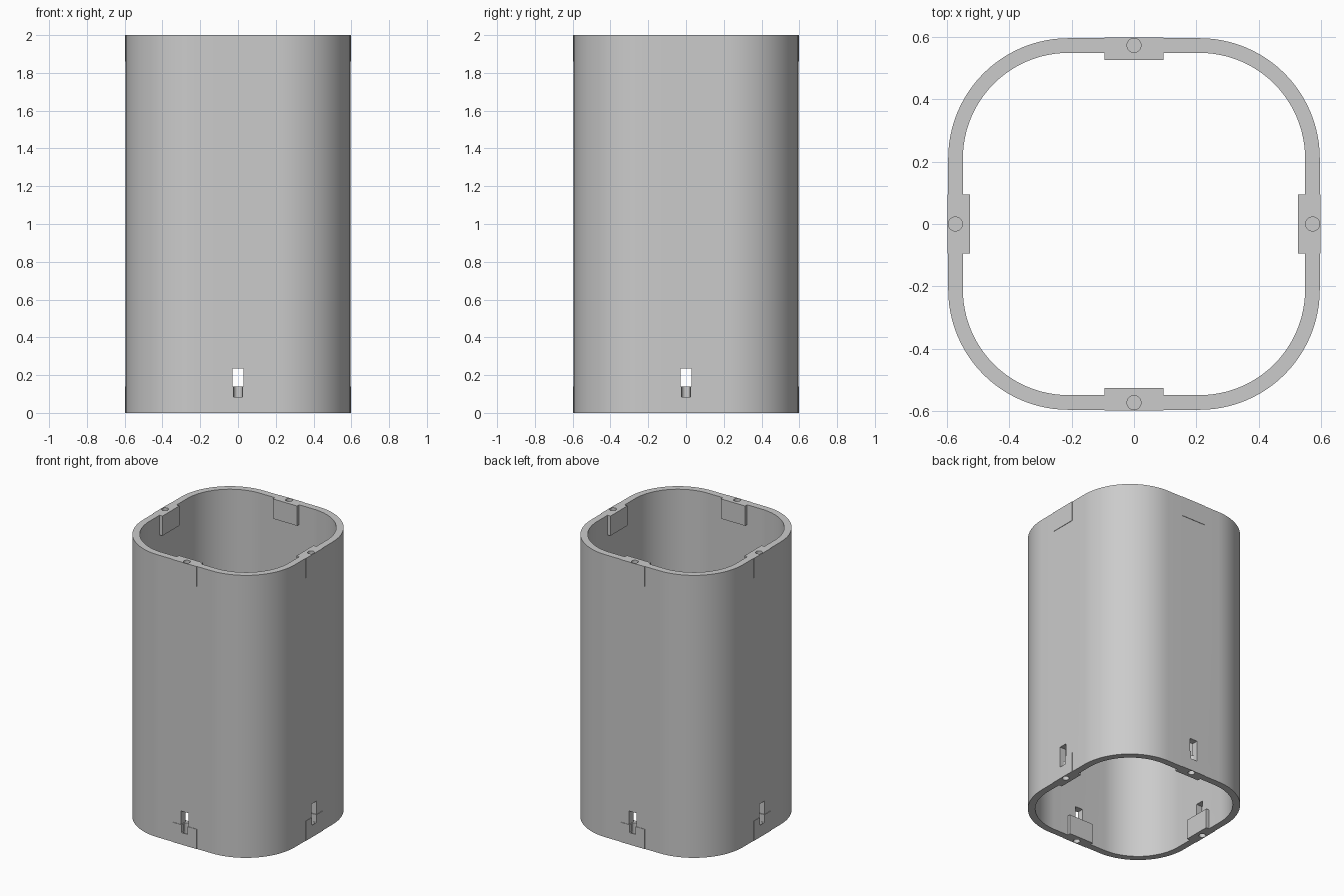
import bpy, bmesh
from math import sin, cos, pi, radians
from mathutils import Matrix, Vector

if "Cube" in bpy.data.objects:
    bpy.data.objects.remove(bpy.data.objects["Cube"], do_unlink=True)

HEIGHT, OUTER, INNER, STRAIGHT = 2.0, 0.595, 0.548, 0.21
HOLE_Y = -0.572                      # middle of the wall
BLOCK_H = 0.14

grey = bpy.data.materials.new("grey_plastic")
grey.use_nodes = True
grey.diffuse_color = (0.6, 0.6, 0.6, 1)
grey.node_tree.nodes["Principled BSDF"].inputs["Base Color"].default_value = (0.6, 0.6, 0.6, 1)


def finish(name, bm):
    bmesh.ops.recalc_face_normals(bm, faces=bm.faces)
    mesh = bpy.data.meshes.new(name)
    bm.to_mesh(mesh)
    bm.free()
    mesh.materials.append(grey)
    obj = bpy.data.objects.new(name, mesh)
    bpy.context.collection.objects.link(obj)
    return obj


def outline(half, steps=24):
    """Rounded square, corner arcs centred on the ends of the straight sides."""
    r = half - STRAIGHT
    points = []
    for q in range(4):
        turn = Matrix.Rotation(q * pi / 2, 3, 'Z')
        for i in range(steps + 1):
            a = pi / 2 * i / steps
            points.append(turn @ Vector((STRAIGHT + r * cos(a), STRAIGHT + r * sin(a), 0)))
    return points


def tube(name):
    bm = bmesh.new()
    up = Vector((0, 0, HEIGHT))
    out, inn = outline(OUTER), outline(INNER)
    rings = [[bm.verts.new(p) for p in ring] for ring in
             (out, [p + up for p in out], [p + up for p in inn], inn)]
    n = len(out)
    for k in range(4):
        a, b = rings[k], rings[(k + 1) % 4]
        for i in range(n):
            j = (i + 1) % n
            bm.faces.new((a[i], a[j], b[j], b[i]))
    return finish(name, bm)


def box(bm, half_width, y0, y1, z0, z1, turn):
    size = Matrix.Diagonal((2 * half_width, y1 - y0, z1 - z0, 1))
    place = Matrix.Translation((0, (y0 + y1) / 2, (z0 + z1) / 2))
    bmesh.ops.create_cube(bm, size=1, matrix=turn @ place @ size)


def peg_hole(bm, z0, z1, turn):
    place = Matrix.Translation((0, HOLE_Y, (z0 + z1) / 2))
    bmesh.ops.create_cone(bm, cap_ends=True, segments=32, radius1=0.0225, radius2=0.0225,
                          depth=z1 - z0, matrix=turn @ place)


def combine(target, name, operation, build):
    """Run one boolean with a part repeated on all four sides."""
    bm = bmesh.new()
    for q in range(4):
        build(bm, Matrix.Rotation(q * pi / 2, 4, 'Z'))
    tool = finish(name, bm)
    tool.hide_render = True
    mod = target.modifiers.new(name, 'BOOLEAN')
    mod.operation, mod.solver, mod.object = operation, 'EXACT', tool
    bpy.context.view_layer.objects.active = target
    bpy.ops.object.modifier_apply(modifier=mod.name)
    bpy.data.objects.remove(tool, do_unlink=True)


def blocks(bm, turn):
    for z in (0, HEIGHT - BLOCK_H):
        box(bm, 0.095, -0.598, -0.525, z, z + BLOCK_H, turn)


def holes(bm, turn):
    peg_hole(bm, -0.05, 0.2, turn)
    peg_hole(bm, HEIGHT - 0.1, HEIGHT + 0.05, turn)


# Tube with thickened joining blocks at both ends
shell = tube("square_tube")
combine(shell, "joining_blocks", 'UNION', blocks)
# Peg holes in the end faces
combine(shell, "peg_holes", 'DIFFERENCE', holes)
# Window through the wall just above each lower block
combine(shell, "window_slots", 'DIFFERENCE',
        lambda bm, turn: box(bm, 0.029, -0.65, -0.5, BLOCK_H, 0.235, turn))
# Narrower pocket below the window, open to the peg hole
combine(shell, "pocket_slots", 'DIFFERENCE',
        lambda bm, turn: box(bm, 0.0245, -0.65, HOLE_Y, 0.085, BLOCK_H + 0.02, turn))

bpy.ops.object.select_all(action='DESELECT')
shell.select_set(True)
bpy.context.view_layer.objects.active = shell
bpy.ops.object.shade_smooth_by_angle(angle=radians(30))
